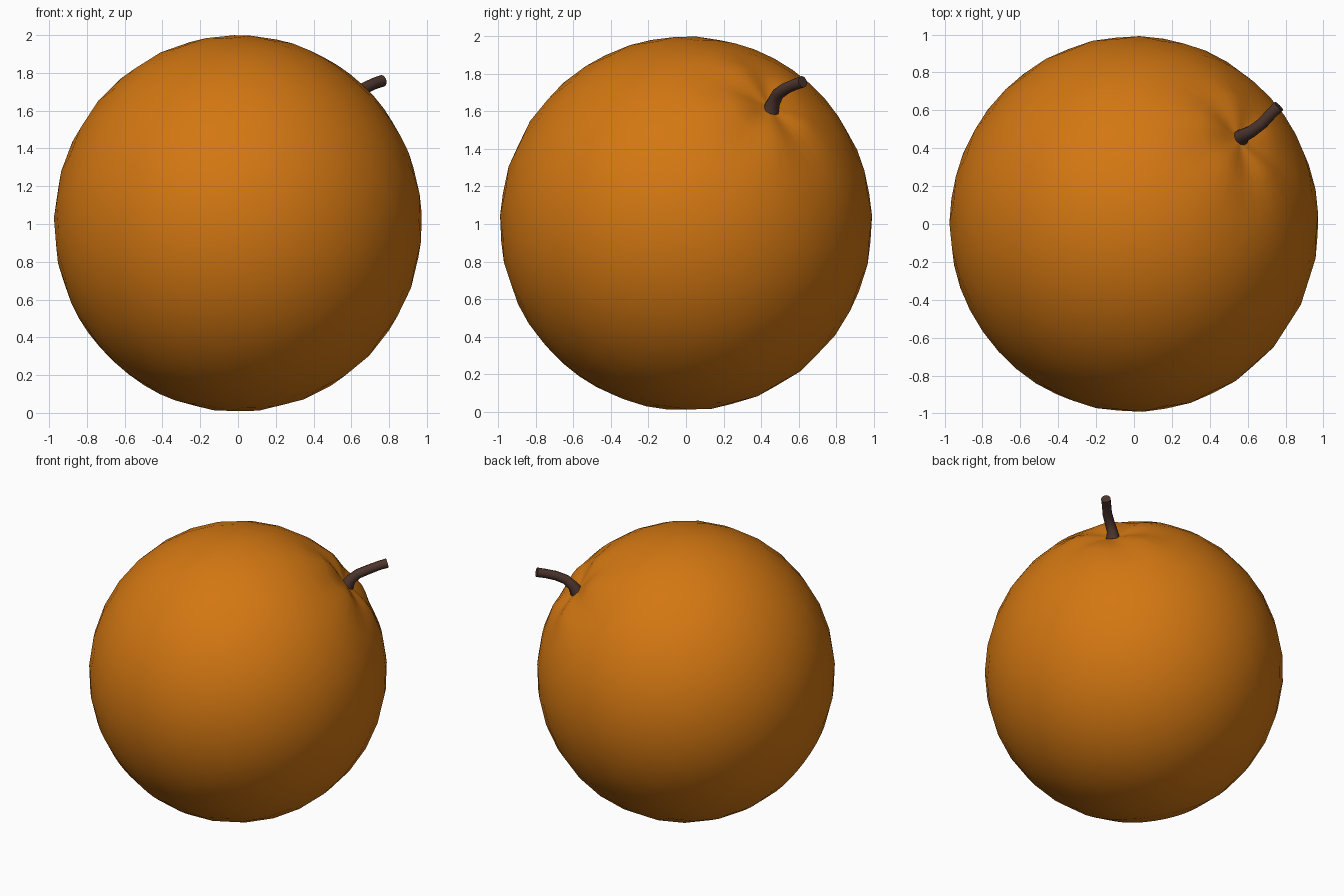
import bpy, bmesh, math
from mathutils import Vector

if "Cube" in bpy.data.objects:
    bpy.data.objects.remove(bpy.data.objects["Cube"])


def material(name, rgb):
    m = bpy.data.materials.new(name)
    m.diffuse_color = (*rgb, 1)
    m.use_nodes = True
    m.node_tree.nodes["Principled BSDF"].inputs["Base Color"].default_value = m.diffuse_color
    return m


orange = material("orange_peel", (0.65, 0.185, 0.006))
brown = material("brown_stem", (0.075, 0.036, 0.027))

# Fruit: sphere tilted so its pole sits under the stem
SEG, RINGS = 32, 18
axis = Vector((0.59, 0.46, 0.645)).normalized()
tilt = Vector((0, 0, 1)).rotation_difference(axis)


def peel_point(theta, phi):
    # shallow dimple at the stem, with soft folds radiating from it
    dimple = 0.045 * math.exp(-(theta / 0.17) ** 2)
    fold = 0.010 * math.sin(5 * phi) * math.exp(-((theta - 0.24) / 0.14) ** 2)
    r = 1 - dimple + fold
    p = tilt @ Vector((math.sin(theta) * math.cos(phi),
                       math.sin(theta) * math.sin(phi), math.cos(theta))) * r
    return Vector((p.x * 0.975, p.y * 0.993, p.z * 0.998 + 1.003))


bm = bmesh.new()
thetas = [0.06, 0.12, 0.19, 0.27] + [0.27 + (math.pi - 0.27) * i / 15 for i in range(1, 15)]
rings = [[bm.verts.new(peel_point(t, 2 * math.pi * s / SEG)) for s in range(SEG)] for t in thetas]
top = bm.verts.new(peel_point(0, 0))
bottom = bm.verts.new(peel_point(math.pi, 0))
for s in range(SEG):
    n = (s + 1) % SEG
    bm.faces.new((top, rings[0][s], rings[0][n]))
    bm.faces.new((bottom, rings[-1][n], rings[-1][s]))
    for a, b in zip(rings, rings[1:]):
        bm.faces.new((a[s], b[s], b[n], a[n]))
for f in bm.faces:
    f.smooth = True
bmesh.ops.recalc_face_normals(bm, faces=bm.faces)
mesh = bpy.data.meshes.new("fruit")
bm.to_mesh(mesh)
bm.free()
mesh.materials.append(orange)
fruit = bpy.data.objects.new("fruit", mesh)
bpy.context.collection.objects.link(fruit)

# Stem: short bent twig, swept along a path with slight taper
path = [Vector(p) for p in [(0.560, 0.452, 1.605), (0.580, 0.468, 1.650), (0.622, 0.490, 1.693),
                            (0.675, 0.530, 1.722), (0.722, 0.580, 1.744), (0.764, 0.622, 1.758)]]
radii = [0.046, 0.036, 0.033, 0.032, 0.031, 0.032]
SIDES = 10
bm = bmesh.new()
loops = []
for i, (c, r) in enumerate(zip(path, radii)):
    d = (path[min(i + 1, 5)] - path[max(i - 1, 0)]).normalized()
    u = d.cross(Vector((0.6, -0.8, 0))).normalized()
    v = d.cross(u)
    loops.append([bm.verts.new(c + r * (u * math.cos(a) + v * math.sin(a)))
                  for a in (2 * math.pi * k / SIDES for k in range(SIDES))])
for a, b in zip(loops, loops[1:]):
    for k in range(SIDES):
        n = (k + 1) % SIDES
        bm.faces.new((a[k], a[n], b[n], b[k]))
bm.faces.new(loops[0])
bm.faces.new(loops[-1])
bmesh.ops.recalc_face_normals(bm, faces=bm.faces)
mesh = bpy.data.meshes.new("stem")
bm.to_mesh(mesh)
bm.free()
mesh.materials.append(brown)
stem = bpy.data.objects.new("stem", mesh)
bpy.context.collection.objects.link(stem)
bpy.ops.object.select_all(action='DESELECT')
stem.select_set(True)
bpy.context.view_layer.objects.active = stem
bpy.ops.object.shade_smooth_by_angle(angle=math.radians(50))
